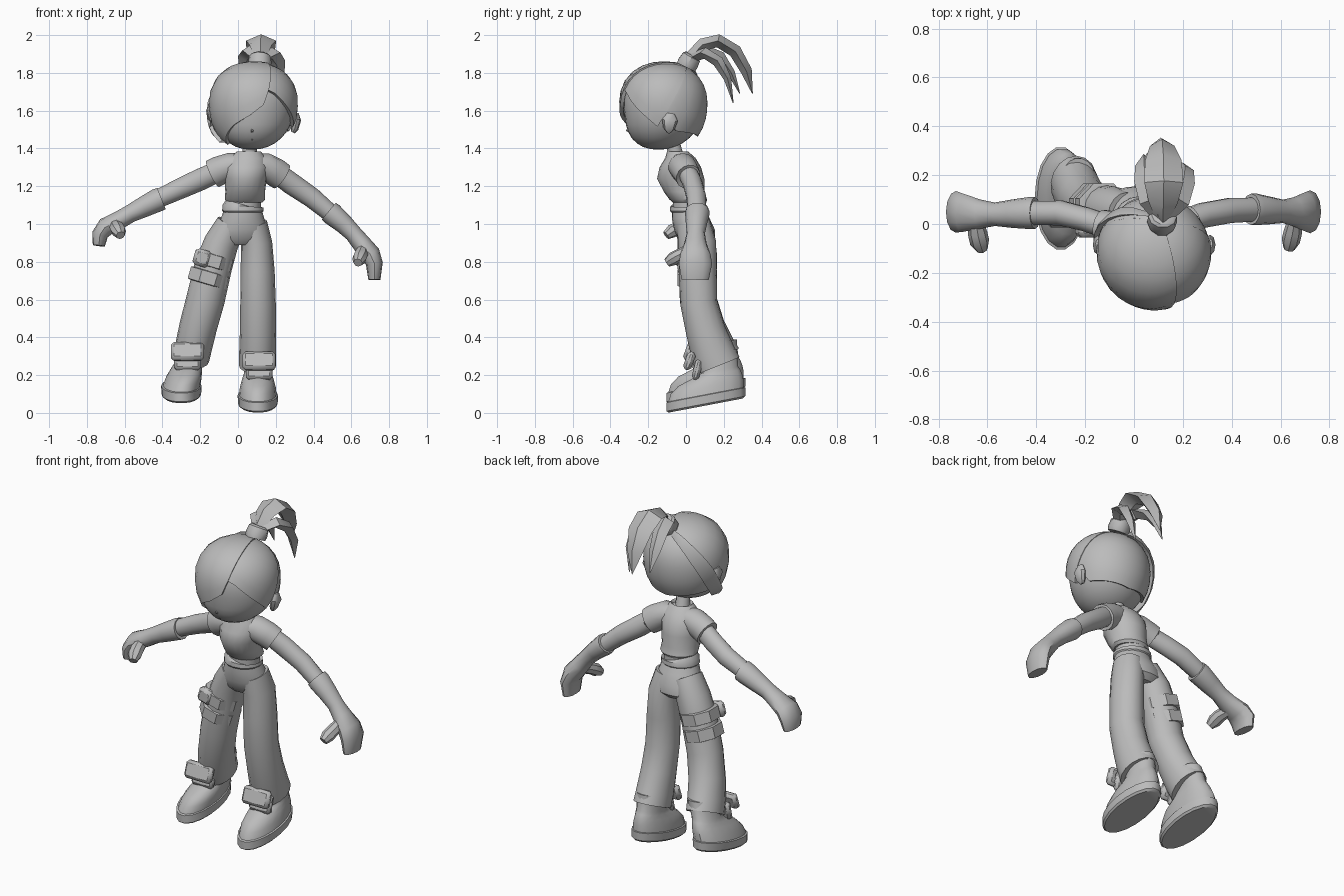
import bpy, bmesh, math
from mathutils import Vector, Matrix

grey = bpy.data.materials.new("light grey")
grey.diffuse_color = (0.5, 0.5, 0.5, 1)


def make(name, verts, faces):
    me = bpy.data.meshes.new(name)
    me.from_pydata([tuple(v) for v in verts], [], faces)
    bm = bmesh.new()
    bm.from_mesh(me)
    bmesh.ops.remove_doubles(bm, verts=bm.verts, dist=0.0002)
    bmesh.ops.recalc_face_normals(bm, faces=bm.faces)
    bm.to_mesh(me)
    bm.free()
    me.materials.append(grey)
    ob = bpy.data.objects.new(name, me)
    bpy.context.collection.objects.link(ob)
    return ob


def loft(name, rings, n=14, ref=(0, 1, 0), flat=False, turn=0.0):
    """Tube through rings of (x, y, z, half width across ref, half width along ref)."""
    c = [Vector(r[:3]) for r in rings]
    verts, faces = [], []
    for i, r in enumerate(rings):
        t = (c[min(i + 1, len(c) - 1)] - c[max(i - 1, 0)]).normalized()
        if flat:
            t = Vector((0, 0, 1))
        v = Vector(ref)
        v = (v - t * v.dot(t)).normalized()
        u = v.cross(t)
        for k in range(n):
            a = 2 * math.pi * (k + turn) / n
            verts.append(c[i] + u * r[3] * math.cos(a) + v * r[4] * math.sin(a))
    for i in range(len(rings) - 1):
        for k in range(n):
            a, b = i * n + k, i * n + (k + 1) % n
            faces.append((a, b, b + n, a + n))
    faces += [tuple(range(n)), tuple(range((len(rings) - 1) * n, len(rings) * n))]
    return make(name, verts, faces)


def box(name, loc, size, tilt=0.0, roll=0.0):
    bm = bmesh.new()
    bmesh.ops.create_cube(bm, size=1)
    bmesh.ops.scale(bm, vec=size, verts=bm.verts)
    bmesh.ops.bevel(bm, geom=bm.edges[:], offset=min(size) * 0.35, segments=1, affect='EDGES')
    m = Matrix.Translation(loc) @ Matrix.Rotation(roll, 4, 'Y') @ Matrix.Rotation(tilt, 4, 'X')
    bm.transform(m)
    verts = [v.co.copy() for v in bm.verts]
    faces = [tuple(v.index for v in f.verts) for f in bm.faces]
    bm.free()
    return make(name, verts, faces)


# Head and hair share one rounded skull form
SKULL = Vector((0.085, -0.115, 1.64))
R, TOP, LOW, P = 0.232, 0.215, 0.265, 2.2


def skull_point(d, s=1.0):
    h = TOP if d.z > 0 else LOW
    k = ((math.hypot(d.x, d.y) / R) ** P + (abs(d.z) / h) ** P) ** (-1 / P)
    return SKULL + d * k * s


def rim_dir(az, z):
    h = TOP if z > SKULL.z else LOW
    r = R * (1 - min(1, abs(z - SKULL.z) / h) ** P) ** (1 / P)
    a = math.radians(az)
    return Vector((r * math.sin(a), -r * math.cos(a), z - SKULL.z)).normalized()


CROWN = Vector((0.03, 0.115, 0.19)).normalized()


def hair_patch(name, edge, s, step=6, rows=9):
    """Locks that run from the crown to a lower edge of (azimuth, height)."""
    cols = []
    for (a0, z0), (a1, z1) in zip(edge, edge[1:]):
        m = max(1, round(abs(a1 - a0) / step))
        cols += [rim_dir(a0 + (a1 - a0) * i / m, z0 + (z1 - z0) * i / m) for i in range(m)]
    cols.append(rim_dir(*edge[-1]))
    verts = [skull_point(CROWN.slerp(d, j / rows), s) for d in cols for j in range(rows + 1)]
    w = rows + 1
    faces = [(i * w + j, i * w + j + 1, (i + 1) * w + j + 1, (i + 1) * w + j)
             for i in range(len(cols) - 1) for j in range(rows)]
    ob = make(name, verts, faces)
    bm = bmesh.new()
    bm.from_mesh(ob.data)
    if sum(f.normal.dot(f.calc_center_median() - SKULL) for f in bm.faces) < 0:
        bmesh.ops.reverse_faces(bm, faces=bm.faces)
    bm.to_mesh(ob.data)
    bm.free()
    mod = ob.modifiers.new("thickness", 'SOLIDIFY')
    mod.thickness, mod.offset = 0.02, -1


# Face and skull, with the chin pushed forward
verts, faces, n, rows = [], [], 28, 18
for j in range(rows + 1):
    e = -math.pi / 2 + math.pi * j / rows
    for k in range(n):
        a = 2 * math.pi * k / n
        p = skull_point(Vector((math.cos(e) * math.cos(a), math.cos(e) * math.sin(a), math.sin(e))), 0.93)
        drop = max(0, 1.56 - p.z) / 0.16
        verts.append(p + Vector((-0.012 * drop, -0.03 * drop, 0)))
for j in range(rows):
    for k in range(n):
        a, b = j * n + k, j * n + (k + 1) % n
        faces.append((a, b, b + n, a + n))
make("head", verts, faces)
loft("nose", [(0.075, -0.28, 1.49, 0.018, 0.02), (0.075, -0.318, 1.497, 0.004, 0.004)], 6, (0, 0, 1))
loft("lips", [(0.05, -0.262, 1.452, 0.003, 0.003), (0.075, -0.275, 1.45, 0.008, 0.008),
              (0.1, -0.262, 1.452, 0.003, 0.003)], 8)

# Hair: swept fringe, side fringe and back
hair_patch("swept_fringe", [(21, 1.72), (12, 1.63), (-6, 1.575), (-30, 1.525), (-50, 1.47),
                            (-66, 1.425), (-82, 1.5), (-100, 1.58)], 1.03)
hair_patch("side_fringe", [(10, 1.73), (30, 1.69), (55, 1.6), (80, 1.515)], 1.0)
hair_patch("back_hair", [(78, 1.56), (95, 1.57), (108, 1.49), (180, 1.46), (252, 1.49), (264, 1.58),
                         (282, 1.56)], 0.985)
for name, x, z, s in (("ear_right", -0.135, 1.585, -1), ("ear_left", 0.3, 1.535, 1)):
    loft(name, [(x - 0.01 * s, -0.09, z - 0.05, 0.012, 0.012), (x, -0.09, z - 0.03, 0.02, 0.03),
                (x + 0.012 * s, -0.085, z + 0.015, 0.022, 0.042), (x + 0.01 * s, -0.08, z + 0.05, 0.012, 0.02)], 8)

# Ponytail with its tie and three pointed locks
loft("hair_tie", [(0.115, 0.0, 1.83, 0.055, 0.055), (0.115, 0.01, 1.85, 0.062, 0.058),
                  (0.117, 0.03, 1.885, 0.058, 0.052), (0.118, 0.035, 1.895, 0.045, 0.04)], 10)
LOCKS = {
    "ponytail_top": [(.118, .02, 1.88, .03, .03), (.12, .09, 1.95, .06, .035), (.122, .17, 1.97, .08, .035),
                     (.12, .26, 1.915, .075, .035), (.115, .32, 1.81, .05, .03), (.11, .352, 1.69, .002, .002)],
    "ponytail_left": [(.13, .03, 1.88, .03, .025), (.18, .1, 1.905, .05, .03), (.205, .17, 1.86, .045, .03),
                      (.21, .22, 1.77, .035, .02), (.2, .25, 1.64, .002, .002)],
    "ponytail_right": [(.105, .03, 1.88, .03, .025), (.07, .1, 1.92, .05, .03), (.045, .18, 1.885, .045, .03),
                       (.04, .24, 1.8, .035, .02), (.04, .285, 1.69, .002, .002)]}
for name, rings in LOCKS.items():
    # Widths run along x, thickness follows the curve
    loft(name, [(x, y, z, b, a) for x, y, z, a, b in rings], 4, (1, 0, 0))

# Neck and torso
loft("neck", [(0.06, -0.05, 1.34, 0.045, 0.045), (0.062, -0.06, 1.39, 0.038, 0.038), (0.07, -0.08, 1.46, 0.04, 0.04)], 12)
loft("shirt", [(.035, .015, 1.115, .095, .085), (.037, .01, 1.13, .107, .098), (.038, -.01, 1.17, .105, .107),
               (.04, -.028, 1.24, .112, .125), (.045, -.03, 1.3, .122, .11), (.052, -.03, 1.35, .1, .08),
               (.058, -.045, 1.385, .062, .055), (.058, -.045, 1.37, .052, .045)], 20, flat=True)
loft("belly", [(.03, .015, 1.05, .09, .085), (.033, .015, 1.14, .088, .085)], 16)
loft("waistband", [(.026, .015, 1.06, .102, .092), (.026, .015, 1.07, .11, .1), (.026, .015, 1.095, .108, .098),
                   (.028, .015, 1.102, .095, .086)], 16)

# Sleeves and arms with long gloves
loft("sleeve_right", [(.03, -.03, 1.315, .06, .07), (-.04, -.025, 1.305, .072, .075), (-.1, -.015, 1.282, .077, .07),
                      (-.135, -.008, 1.265, .077, .068), (-.135, -.008, 1.265, .06, .055)])
loft("sleeve_left", [(.07, -.03, 1.315, .06, .07), (.14, -.02, 1.305, .073, .075), (.195, 0, 1.275, .076, .07),
                     (.232, .012, 1.25, .074, .066), (.232, .012, 1.25, .058, .054)])
loft("arm_right", [(-.08, -.02, 1.29, .055, .05), (-.2, .02, 1.235, .058, .05), (-.3, .045, 1.19, .055, .052),
                   (-.43, .045, 1.13, .048, .05)])
loft("arm_left", [(.18, 0, 1.29, .055, .05), (.28, .035, 1.215, .058, .052), (.39, .055, 1.14, .054, .052),
                  (.51, .06, 1.04, .046, .05)])
loft("glove_right", [(-.405, .045, 1.135, .048, .05), (-.405, .045, 1.135, .06, .065), (-.425, .045, 1.127, .062, .066),
                     (-.5, .042, 1.09, .055, .058), (-.57, .04, 1.055, .047, .048), (-.63, .04, 1.02, .048, .06),
                     (-.7, .045, .985, .05, .078), (-.73, .05, .945, .043, .085), (-.737, .048, .885, .032, .07)], 12)
loft("glove_left", [(.48, .06, 1.068, .048, .05), (.48, .06, 1.068, .058, .064), (.498, .06, 1.053, .06, .065),
                    (.56, .055, 1.0, .052, .056), (.61, .052, .95, .046, .048), (.655, .05, .895, .05, .06),
                    (.7, .05, .84, .054, .08), (.722, .05, .79, .045, .088), (.722, .048, .705, .032, .072)], 12)
loft("thumb_right", [(-.65, .02, .995, .03, .035), (-.64, -.04, .98, .04, .034), (-.632, -.075, .962, .04, .036),
                     (-.622, -.105, .94, .024, .024)], 8, (0, 0, 1))
loft("thumb_left", [(.66, .02, .86, .03, .035), (.65, -.035, .835, .038, .034), (.642, -.07, .815, .038, .036),
                    (.635, -.1, .795, .024, .024)], 8, (0, 0, 1))

# Trousers
loft("hips", [(.026, .015, 1.075, .1, .09), (.024, .025, 1.03, .115, .1), (.018, .045, .97, .14, .108),
              (.012, .055, .92, .15, .1), (.01, .055, .89, .1, .07)], 20, flat=True)
loft("trouser_leg_right", [(-.035, .04, 1.0, .08, .09), (-.088, .055, .9, .092, .1), (-.13, .06, .78, .1, .1),
                           (-.172, .065, .6, .102, .098), (-.21, .1, .46, .1, .105), (-.235, .14, .35, .098, .118),
                           (-.247, .17, .29, .096, .122), (-.245, .165, .3, .08, .1)], 16)
loft("trouser_leg_left", [(.075, .04, 1.0, .08, .09), (.098, .06, .9, .083, .1), (.104, .062, .75, .09, .1),
                          (.106, .068, .58, .094, .098), (.106, .105, .43, .096, .105), (.104, .145, .31, .098, .118),
                          (.103, .17, .25, .098, .122), (.103, .165, .26, .08, .1)], 16)

# Two thick straps around one thigh
for name, x, z in (("thigh_strap_upper", -.133, .805), ("thigh_strap_lower", -.158, .715)):
    loft(name, [(x + .01 * f, .06, z + .034 * f, w, w + .002) for f, w in
                ((-1, .1), (-.9, .112), (.9, .112), (1, .1))], 8, turn=.5)
box("thigh_pouch", (-.19, -.03, .82), (.09, .05, .09), roll=.28)

# Shoes, soles and ankle straps
for side, x, lift in (("right", -.3, .05), ("left", .105, 0)):
    def shoe_rings(rows):
        return [(x + (0.035 if side == "right" else 0) * max(0, z - .06) / .1, c, z + lift, rx, ry)
                for c, z, rx, ry in rows]
    parts = [loft("sole_" + side, shoe_rings([(.105, 0, .095, .2), (.105, .01, .105, .212), (.105, .055, .107, .212),
                                              (.105, .058, .1, .203)]), 18, flat=True),
             loft("shoe_" + side, shoe_rings([(.105, .05, .1, .204), (.112, .095, .095, .196), (.128, .13, .085, .172),
                                              (.16, .155, .075, .13), (.178, .175, .07, .1), (.18, .27, .07, .09)]),
                  18, flat=True)]
    for ob in parts:  # the heel is raised
        for v in ob.data.vertices:
            v.co.z += 0.19 * (v.co.y + 0.1)
    ax = -.268 if side == "right" else .112
    box("ankle_tongue_" + side, (ax, .06, .23 + lift), (.14, .04, .11), -.25)
    box("ankle_pad_" + side, (ax, .018, .275 + lift), (.175, .045, .1), -.35)

# Smooth shading with crisp edges
bpy.ops.object.select_all(action='SELECT')
bpy.context.view_layer.objects.active = bpy.data.objects["head"]
bpy.ops.object.convert(target='MESH')
bpy.ops.object.shade_smooth_by_angle(angle=math.radians(38))
